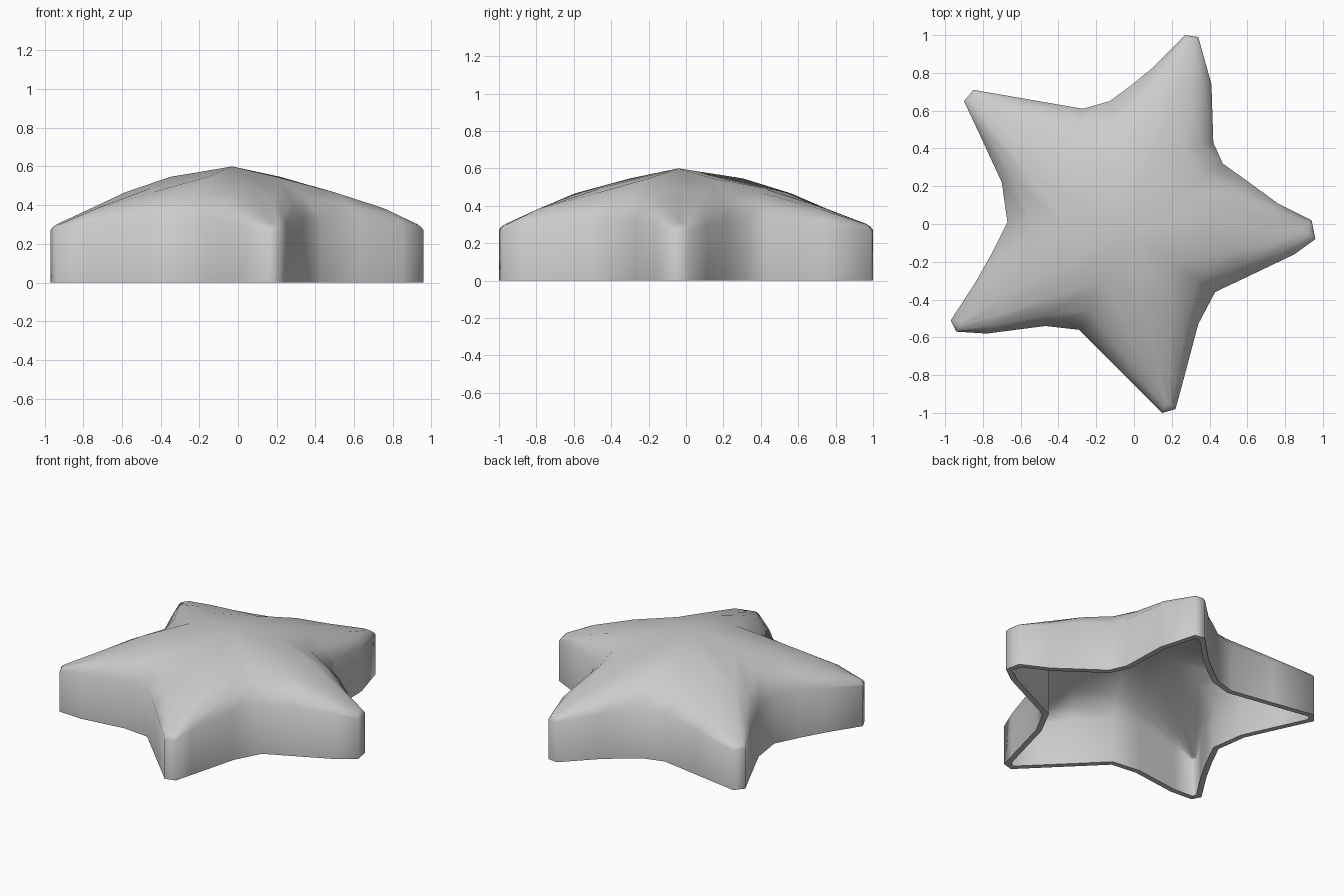
import bpy
import bmesh
import math
from mathutils import Vector

cube = bpy.data.objects.get("Cube")
if cube:
    bpy.data.objects.remove(cube, do_unlink=True)

# One row per arm, anticlockwise: valley, base, flank, tip, tip, flank, base
ARMS = [
    [(.43, -.36), (.62, -.27), (.85, -.16), (.96, -.08), (.94, .02), (.76, .11), (.61, .22)],
    [(.47, .32), (.42, .43), (.41, .74), (.34, .99), (.27, 1), (.09, .82), (-.02, .73)],
    [(-.13, .65), (-.27, .61), (-.56, .66), (-.85, .71), (-.9, .65), (-.82, .48), (-.7, .22)],
    [(-.67, .01), (-.75, -.15), (-.84, -.31), (-.97, -.51), (-.94, -.57), (-.78, -.58), (-.47, -.54)],
    [(-.29, -.56), (-.1, -.75), (.02, -.87), (.15, -1), (.22, -.98), (.25, -.87), (.34, -.53)],
]
# Stations along each arm: valley, base, flank, tip
STATION = [0, 1, 2, 3, 3, 2, 1]
CREST = [(0, .6), (.42, .5), (.7, .405), (.94, .31)]   # fraction along arm, crest height
RIM = [.33, .33, .3, .27]                              # height of the upright wall
ROUNDING = [(0, 0), (.2, .45), (.5, .8), (1, 1)]       # inward fraction, rise fraction
CENTRE = Vector((-.03, -.04))
WALL = .035


def make_material(name, colour):
    mat = bpy.data.materials.new(name)
    mat.use_nodes = True
    mat.diffuse_color = colour
    mat.node_tree.nodes["Principled BSDF"].inputs["Base Color"].default_value = colour
    return mat


def wall_to_crest(point, tip, station):
    """Points from the ground, up the wall and over the shoulder to the arm's crest."""
    along, top = CREST[station]
    rim = RIM[station]
    start = Vector(point)
    end = CENTRE.lerp(tip, along)
    column = [start.to_3d()]
    for inward, rise in ROUNDING:
        spot = start.lerp(end, inward)
        column.append(Vector((spot.x, spot.y, rim + (top - rim) * rise)))
    return column


# Outer skin of the star
bm = bmesh.new()
columns = []
for arm in ARMS:
    tip = (Vector(arm[3]) + Vector(arm[4])) / 2
    for point, station in zip(arm, STATION):
        columns.append([bm.verts.new(co) for co in wall_to_crest(point, tip, station)])
for here, after in zip(columns, columns[1:] + columns[:1]):
    for i in range(len(here) - 1):
        bm.faces.new((here[i], after[i], after[i + 1], here[i + 1]))
bmesh.ops.remove_doubles(bm, verts=bm.verts[:], dist=.001)
bmesh.ops.recalc_face_normals(bm, faces=bm.faces[:])

mesh = bpy.data.meshes.new("star_shell")
bm.to_mesh(mesh)
bm.free()
star = bpy.data.objects.new("star_shell", mesh)
bpy.context.collection.objects.link(star)
mesh.materials.append(make_material("light grey", (.6, .6, .6, 1)))

# Hollow underside with an even wall
bpy.context.view_layer.objects.active = star
star.select_set(True)
hollow = star.modifiers.new("hollow", "SOLIDIFY")
hollow.thickness = WALL
hollow.offset = -1
hollow.use_even_offset = True
bpy.ops.object.modifier_apply(modifier=hollow.name)
bpy.ops.object.shade_smooth_by_angle(angle=math.radians(80))
